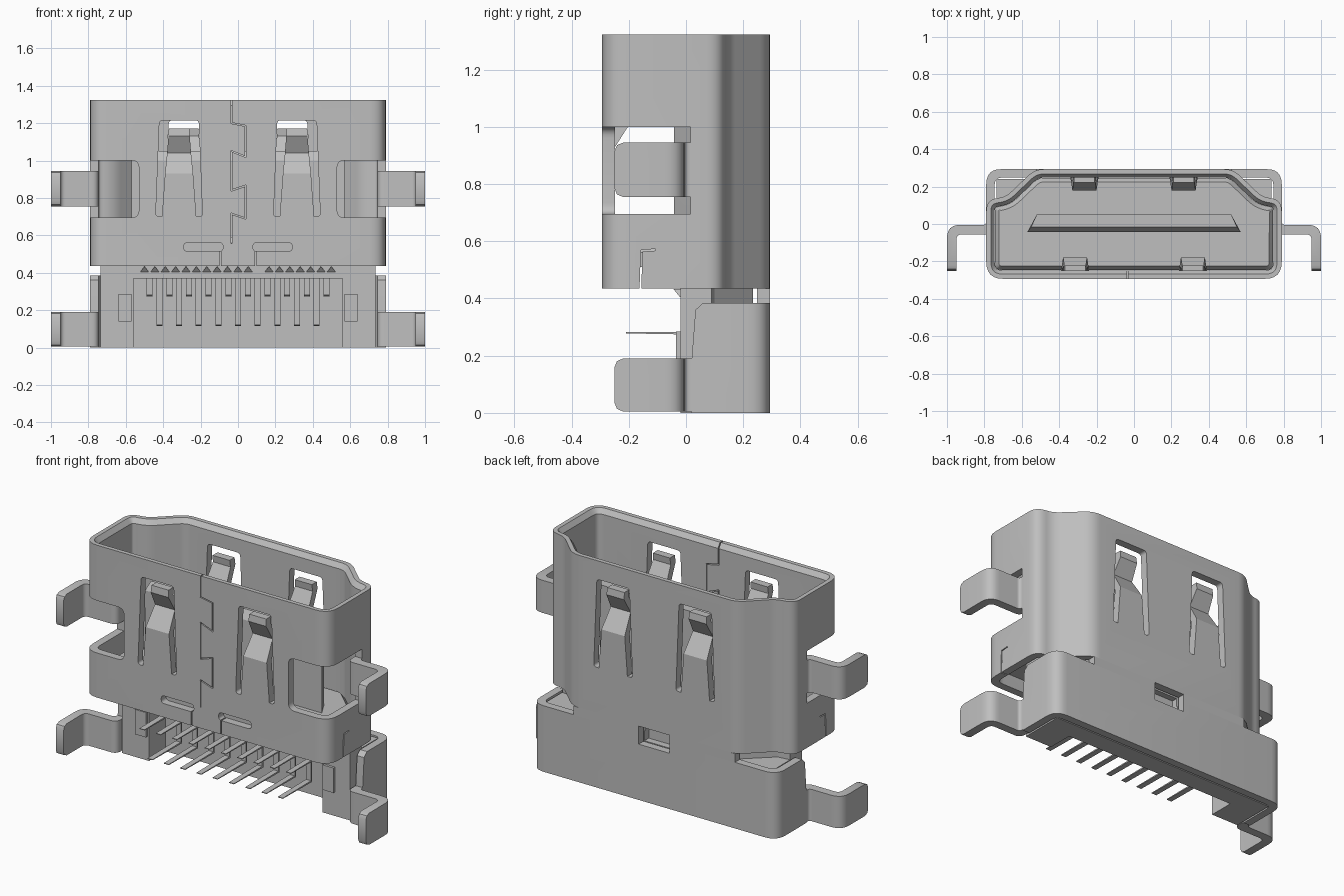
import bpy, bmesh, math
from mathutils import Vector

if "Cube" in bpy.data.objects:
    bpy.data.objects.remove(bpy.data.objects["Cube"])

metal = bpy.data.materials.new("plain grey")
metal.use_nodes = True
GREY = (0.52, 0.52, 0.52, 1)
metal.diffuse_color = GREY
for node in metal.node_tree.nodes:
    if node.type == "BSDF_PRINCIPLED":
        node.inputs["Base Color"].default_value = GREY


def rounded(corners):
    """Turn (x, y, optional radius) corners into a smooth outline."""
    out = []
    n = len(corners)
    for i, c in enumerate(corners):
        p = Vector(c[:2])
        if len(c) < 3:
            out.append(p)
            continue
        a = p + (Vector(corners[i - 1][:2]) - p).normalized() * c[2]
        b = p + (Vector(corners[(i + 1) % n][:2]) - p).normalized() * c[2]
        for k in range(7):
            t = k / 6
            out.append(a * (1 - t) ** 2 + p * 2 * t * (1 - t) + b * t * t)
    return out


def inset(outline, d):
    """Shrink a counter-clockwise outline by d."""
    out = []
    for i, p in enumerate(outline):
        e1 = (p - outline[i - 1]).normalized()
        e2 = (outline[(i + 1) % len(outline)] - p).normalized()
        n1, n2 = Vector((-e1.y, e1.x)), Vector((-e2.y, e2.x))
        out.append(p + (n1 + n2) * d / (1 + n1.dot(n2)))
    return out


def mirrored(half):
    """Complete a right-hand outline with its left half."""
    return half + [(-c[0],) + c[1:] for c in reversed(half)]


def finish(name, bm):
    bmesh.ops.recalc_face_normals(bm, faces=bm.faces[:])
    me = bpy.data.meshes.new(name)
    bm.to_mesh(me)
    bm.free()
    me.materials.append(metal)
    ob = bpy.data.objects.new(name, me)
    bpy.context.scene.collection.objects.link(ob)
    return ob


def loft(name, rings, closed=False):
    """Skin a list of 3D rings; closed joins the last ring to the first."""
    bm = bmesh.new()
    loops = [[bm.verts.new(p) for p in r] for r in rings]
    n = len(loops[0])
    pairs = list(zip(loops, loops[1:]))
    if closed:
        pairs.append((loops[-1], loops[0]))
    else:
        bm.faces.new(loops[0])
        bm.faces.new(loops[-1])
    for a, b in pairs:
        for i in range(n):
            j = (i + 1) % n
            bm.faces.new((a[i], a[j], b[j], b[i]))
    return finish(name, bm)


PLACE = {"x": lambda a, b, h: (h, a, b), "y": lambda a, b, h: (a, h, b),
         "z": lambda a, b, h: (a, b, h)}


def prism(name, outline, axis, lo, hi):
    return loft(name, [[PLACE[axis](p[0], p[1], h) for p in outline] for h in (lo, hi)])


def box(name, x0, x1, y0, y1, z0, z1):
    return prism(name, [(x0, y0), (x1, y0), (x1, y1), (x0, y1)], "z", z0, z1)


def cut(ob, cutters):
    for c in cutters:
        c.hide_render = True
        m = ob.modifiers.new("cut", "BOOLEAN")
        m.operation, m.solver, m.object = "DIFFERENCE", "EXACT", c
    dg = bpy.context.evaluated_depsgraph_get()
    dg.update()
    me = bpy.data.meshes.new_from_object(ob.evaluated_get(dg))
    ob.modifiers.clear()
    ob.data = me
    for c in cutters:
        bpy.data.objects.remove(c)


def round_rect(x0, x1, z0, z1, r):
    return rounded([(x0, z0, r), (x1, z0, r), (x1, z1, r), (x0, z1, r)])


def slit(p, q, axis, lo, hi, w=0.003):
    """Thin cutter along a segment."""
    p, q = Vector(p), Vector(q)
    d = (q - p).normalized()
    n = Vector((-d.y, d.x)) * w
    p, q = p - d * w, q + d * w
    return prism("slit", [p - n, q - n, q + n, p + n], axis, lo, hi)


# Upper shell: D-shaped sleeve with a chamfered lip
sleeve = rounded(mirrored([(0.79, -0.293, 0.09), (0.79, 0.13, 0.06),
                           (0.685, 0.145, 0.04), (0.53, 0.293, 0.05)]))
levels = [(0, 0.435), (0, 1.323), (0.025, 1.323), (0.045, 1.295), (0.045, 0.435)]
shell = loft("upper_shell", [[(p.x, p.y, z) for p in inset(sleeve, d)] for d, z in levels], True)

cutters = []
for s in (-1, 1):
    xs = sorted((s * 0.53, s * 1.0))
    cutters.append(prism("window", round_rect(*xs, 0.695, 1.0, 0.04), "y", -0.4, 0.015))
    xs = sorted((s * 0.08, s * 0.29))
    cutters.append(prism("latch_slot", round_rect(*xs, 0.515, 0.56, 0.02), "y", -0.4, -0.236))
    cutters.append(slit((s * 0.095, 0.42), (s * 0.095, 0.53), "y", -0.4, -0.2))
    xs = sorted((s * 0.7, s * 0.9))
    cutters.append(slit((-0.16, 0.42), (-0.155, 0.565), "x", *xs))
    cutters.append(slit((-0.155, 0.567), (-0.11, 0.57), "x", *xs))
springs = [(sx * cx, sy) for sx in (-1, 1) for cx, sy in ((0.315, -1), (0.265, 1))]
for cx, sy in springs:
    opening = rounded([(cx - 0.125, 0.7, 0.02), (cx + 0.125, 0.7, 0.02),
                       (cx + 0.105, 1.215, 0.02), (cx - 0.105, 1.215, 0.02)])
    cutters.append(prism("spring_opening", opening, "y", *sorted((sy * 0.2, sy * 0.4))))
# Dovetail seam
seam = [(-0.035, 1.34), (-0.035, 1.2), (0.04, 1.185), (0.04, 1.02), (-0.035, 1.05),
        (-0.035, 0.84), (0.04, 0.865), (0.04, 0.69), (-0.035, 0.715), (-0.035, 0.56)]
for p, q in zip(seam, seam[1:]):
    cutters.append(slit(p, q, "y", -0.4, -0.2))
cut(shell, cutters)

# Spring fingers: tapered strips bent inward, then back out
bend = [(0.7, 0, 0.092), (0.93, 0, 0.075), (1.04, 0.07, 0.064), (1.13, 0.02, 0.057), (1.17, 0.025, 0.055)]
for i, (cx, sy) in enumerate(springs):
    rings = []
    for z, d, w in bend:
        y0, y1 = sy * (0.293 - d), sy * (0.248 - d)
        rings.append([(cx - w, y0, z), (cx + w, y0, z), (cx + w, y1, z), (cx - w, y1, z)])
    loft(f"spring_finger_{i + 1}", rings)

# Lower cover: U-shaped wall with clipped front corners, joined to the shell by a bridge
arch = [(0.79, 0.02), (0.79, 0.293, 0.08), (-0.79, 0.293, 0.08), (-0.79, 0.02)]
inner = [(-0.745, 0.02), (-0.745, 0.248, 0.04), (0.745, 0.248, 0.04), (0.745, 0.02)]
cover = prism("lower_cover", rounded(arch + inner), "z", 0, 0.385)
cut(cover, [prism("corner_clip", [(0.0, 0.19), (0.02, 0.19), (0.033, 0.36), (0.065, 0.39), (0.0, 0.39)],
                  "x", -1, 1)])
bridge = box("cover_bridge", -0.52, 0.52, 0.248, 0.293, 0.385, 0.435)
for part in (cover, bridge):
    cut(part, [box("latch_hole", -0.1, 0.1, 0.2, 0.4, 0.325, 0.43)])

# Side mounting tabs, bent forward with clipped tips
tab = rounded([(0.79, 0.02), (0.79, -0.005, 0.02), (1.0, -0.005, 0.07), (1.0, -0.25),
               (0.95, -0.25), (0.95, -0.055, 0.03), (0.745, -0.055, 0.04), (0.745, 0.02)])
for side, s in (("left", 1), ("right", -1)):
    for level, z0, z1 in (("upper", 0.755, 0.945), ("lower", 0.005, 0.19)):
        ob = prism(f"{level}_{side}_tab", [(s * p.x, p.y) for p in tab], "z", z0, z1)
        bm = bmesh.new()
        bm.from_mesh(ob.data)
        tips = [e for e in bm.edges if all(v.co.y < -0.249 for v in e.verts)
                and abs(e.verts[0].co.z - e.verts[1].co.z) < 0.001]
        bmesh.ops.bevel(bm, geom=tips, offset=0.03, segments=2, affect="EDGES", profile=0.5)
        bm.to_mesh(ob.data)
        bm.free()

# Inner housing: base with pin recess, chamfered neck, floor and tongue
housing = box("housing", -0.735, 0.735, -0.02, 0.24, 0, 0.38)
cut(housing, [box("recess", -0.56, 0.56, -0.1, 0.13, -0.1, 0.37),
              box("latch_pocket", -0.1, 0.1, 0.2, 0.3, 0.325, 0.43)])
neck = mirrored([(0.735, -0.02), (0.735, 0.09), (0.66, 0.1), (0.51, 0.235)])
cut(prism("housing_neck", neck, "z", 0.38, 0.53),
    [box("latch_pocket", -0.1, 0.1, 0.2, 0.3, 0.325, 0.43)])
loft("housing_floor", [[(p.x, p.y, z) for p in inset(sleeve, d)]
                       for d, z in ((0.046, 0.51), (0.046, 0.56), (0.068, 0.59))])
for s in (-1, 1):
    xs = sorted((s * 0.57, s * 0.64))
    box("housing_foot", *xs, -0.035, 0.0, 0.14, 0.285)
tongue = [(0.58, -0.042, 0.57), (1.0, -0.042, 0.57), (1.05, -0.015, 0.55)]
loft("contact_tongue", [[(-w, y, z), (w, y, z), (0.52, 0.05, z), (-0.52, 0.05, z)]
                        for z, y, w in tongue])


# Solder pins in two staggered rows, each an L-shaped strip
def pin(name, x, y, z):
    side = [(-0.21, z - 0.002), (y + 0.01, z - 0.006), (y + 0.01, 0.375),
            (y, 0.375), (y, z + 0.004), (-0.21, z + 0.002)]
    prism(name, side, "x", x - 0.016, x + 0.016)


for i in range(10):
    pin(f"upper_pin_{i + 1}", -0.472 + 0.105 * i, 0.0, 0.28)
for i in range(9):
    pin(f"lower_pin_{i + 1}", -0.42 + 0.105 * i, 0.05, 0.12)

# Row of small overhanging teeth above the pins
for i in range(19):
    x = -0.5 + 0.0555 * i
    if not 0.1 < x < 0.15:
        loft("tooth", [[(x - 0.022, y0, 0.405), (x + 0.022, y0, 0.405), (x, y1, 0.434)]
                       for y0, y1 in ((-0.01, -0.01), (-0.021, -0.045))])

# Smooth curved walls, keep hard edges
bpy.ops.object.select_all(action="DESELECT")
for ob in bpy.context.scene.objects:
    if ob.type == "MESH":
        ob.select_set(True)
        bpy.context.view_layer.objects.active = ob
bpy.ops.object.shade_smooth_by_angle(angle=math.radians(25))
